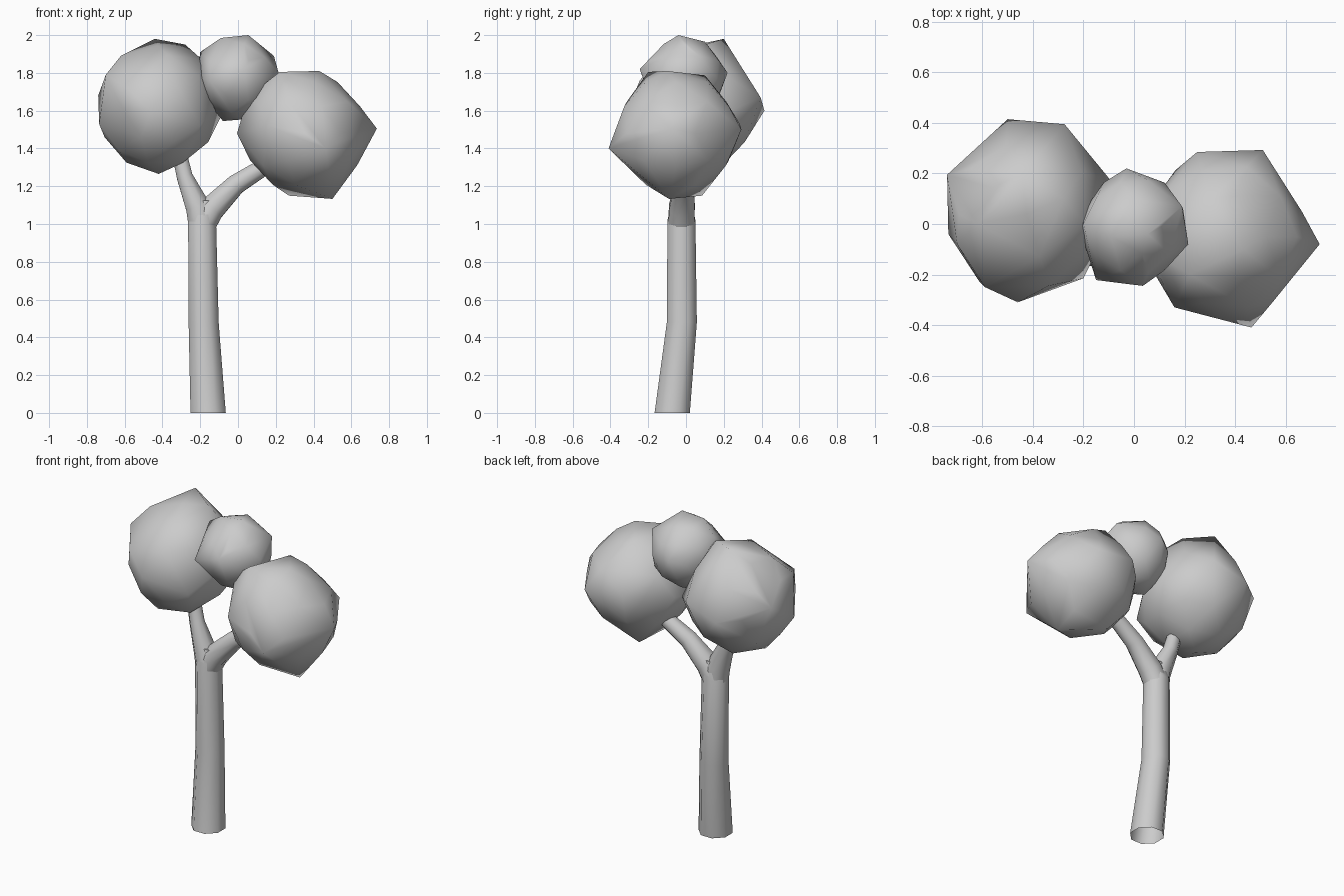
import bpy, bmesh, math
from mathutils import Vector

if "Cube" in bpy.data.objects:
    bpy.data.objects.remove(bpy.data.objects["Cube"])

SIDES = 8


def finish(bm, name, angle=60):
    bmesh.ops.recalc_face_normals(bm, faces=bm.faces)
    mesh = bpy.data.meshes.new(name)
    bm.to_mesh(mesh)
    bm.free()
    obj = bpy.data.objects.new(name, mesh)
    bpy.context.collection.objects.link(obj)
    bpy.ops.object.select_all(action='DESELECT')
    obj.select_set(True)
    bpy.context.view_layer.objects.active = obj
    bpy.ops.object.shade_smooth_by_angle(angle=math.radians(angle))
    return obj


def tube(name, path, level=False):
    """Loft rings along (x, y, z, radius) points; level keeps rings horizontal."""
    bm = bmesh.new()
    pts = [Vector(p[:3]) for p in path]
    rings = []
    for i, p in enumerate(pts):
        tangent = pts[min(i + 1, len(pts) - 1)] - pts[max(i - 1, 0)]
        up = Vector((0, 0, 1))
        rot = up.rotation_difference(up if level else tangent.normalized())
        ring = []
        for k in range(SIDES):
            a = 2 * math.pi * (k + 0.5) / SIDES
            ring.append(bm.verts.new(p + rot @ Vector((math.cos(a), math.sin(a), 0)) * path[i][3]))
        rings.append(ring)
    for lo, hi in zip(rings, rings[1:]):
        for k in range(SIDES):
            n = (k + 1) % SIDES
            bm.faces.new((lo[k], lo[n], hi[n], hi[k]))
    bm.faces.new(rings[-1])
    return finish(bm, name)


def foliage(name, centre, radii, corners):
    """Low-poly ball whose nearest vertices are pulled out to the given corners."""
    bm = bmesh.new()
    bmesh.ops.create_icosphere(bm, subdivisions=2, radius=1)
    c = Vector(centre)
    free = list(bm.verts)
    dirs = {v: v.co.copy() for v in free}
    for v in bm.verts:
        v.co = c + Vector([a * r for a, r in zip(v.co, radii)])
    for corner in map(Vector, corners):
        d = (corner - c).normalized()
        v = max(free, key=lambda q: dirs[q].dot(d))
        v.co = corner
        free.remove(v)
    # rebuild as a clean convex shell
    points = [v.co.copy() for v in bm.verts]
    bm.free()
    bm = bmesh.new()
    for p in points:
        bm.verts.new(p)
    hull = bmesh.ops.convex_hull(bm, input=bm.verts)
    inside = {e for e in hull['geom_interior'] if isinstance(e, bmesh.types.BMVert)}
    bmesh.ops.delete(bm, geom=list(inside), context='VERTS')
    return finish(bm, name, 80)


# trunk and forked branches
tube("trunk", [(-0.158, -0.073, 0, 0.101), (-0.182, -0.022, 0.48, 0.086),
               (-0.19, -0.024, 1.02, 0.08), (-0.172, -0.024, 1.125, 0.055)], level=True)
tube("left_branch", [(-0.19, -0.024, 0.98, 0.076), (-0.212, -0.026, 1.09, 0.07),
                     (-0.282, -0.01, 1.25, 0.046), (-0.31, 0.0, 1.37, 0.042),
                     (-0.33, 0.01, 1.45, 0.038)])
tube("right_branch", [(-0.19, -0.024, 0.99, 0.074), (-0.14, -0.022, 1.08, 0.074),
                      (-0.01, -0.01, 1.21, 0.057), (0.11, 0.0, 1.285, 0.05),
                      (0.2, 0.0, 1.35, 0.045)])

# foliage clumps
foliage("left_foliage", (-0.425, 0.04, 1.61), (0.315, 0.335, 0.335), [
    (-0.44, 0.2, 1.98), (-0.28, 0.1, 1.95), (-0.5, 0.415, 1.6), (-0.275, 0.395, 1.67),
    (-0.09, 0.17, 1.57), (-0.42, 0.05, 1.265), (-0.46, -0.31, 1.6), (-0.2, -0.215, 1.52),
    (-0.735, -0.04, 1.53), (-0.74, 0.195, 1.68), (-0.59, -0.25, 1.72),
    (-0.62, 0.0, 1.89), (-0.7, -0.08, 1.79), (-0.19, 0.0, 1.87), (-0.63, -0.05, 1.39)])
foliage("right_foliage", (0.355, -0.05, 1.48), (0.325, 0.325, 0.32), [
    (0.735, -0.08, 1.505), (0.465, -0.41, 1.4), (0.5, -0.09, 1.133), (0.27, 0.085, 1.15),
    (0.22, -0.2, 1.805), (0.43, -0.1, 1.81), (0.51, 0.293, 1.5), (0.25, 0.285, 1.53),
    (0.16, -0.33, 1.52), (-0.005, -0.05, 1.48), (0.3, 0.1, 1.787), (0.05, -0.1, 1.67)])
foliage("top_foliage", (0.0, -0.01, 1.77), (0.205, 0.215, 0.215), [
    (0.055, -0.04, 2.0), (-0.03, 0.22, 1.8), (0.215, -0.08, 1.8), (0.035, -0.245, 1.82),
    (-0.15, -0.222, 1.76), (-0.215, -0.02, 1.78), (-0.08, 0.0, 1.545), (-0.2, 0.0, 1.91),
    (0.19, 0.07, 1.89), (-0.09, -0.05, 1.985), (0.0, 0.1, 1.965), (0.04, -0.05, 1.555)])
